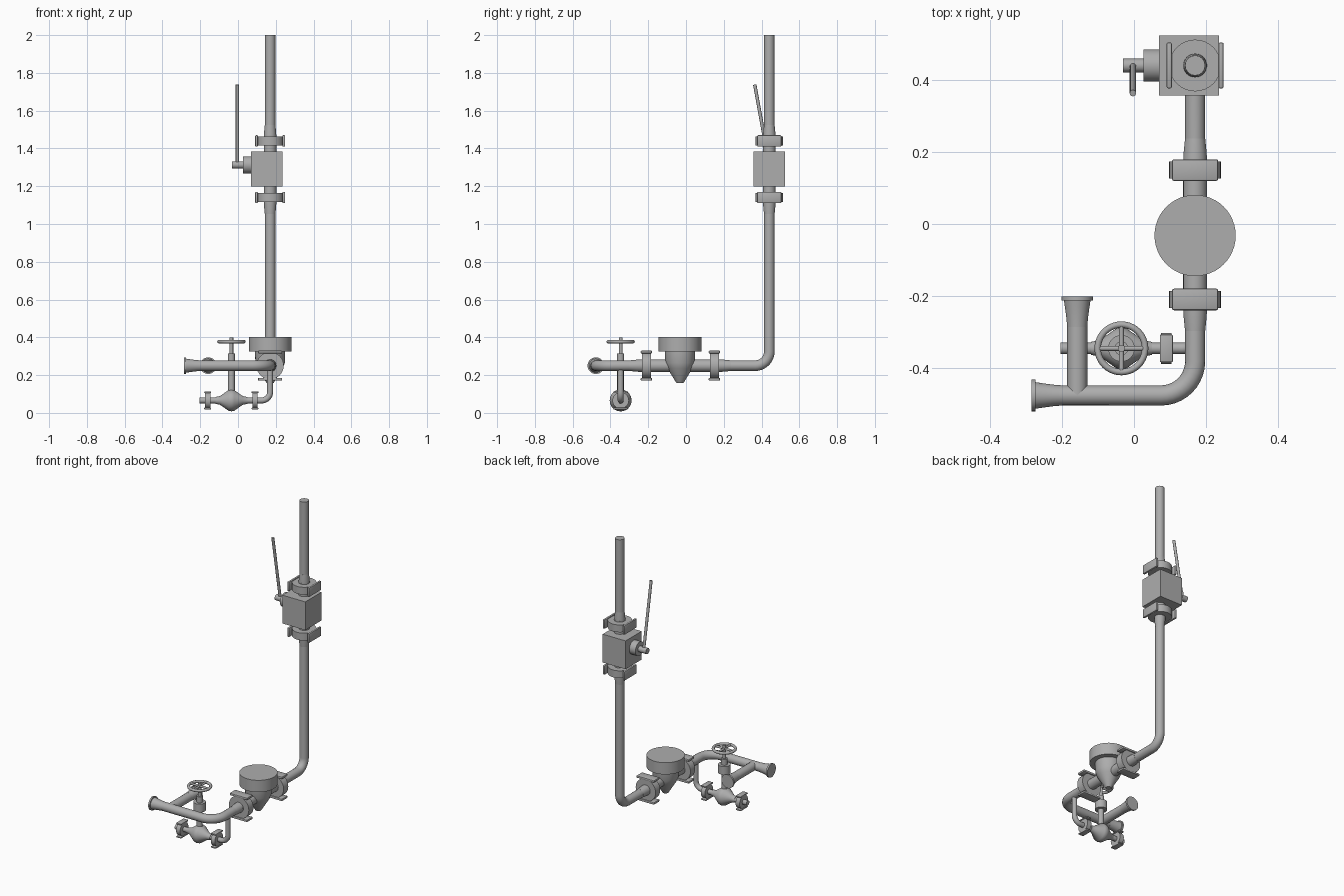
import bpy, bmesh
from math import radians
from mathutils import Vector

if "Cube" in bpy.data.objects:
    bpy.data.objects.remove(bpy.data.objects["Cube"])

GREY = bpy.data.materials.new("pipe grey")
GREY.use_nodes = True
GREY.diffuse_color = (0.42, 0.42, 0.42, 1)
GREY.node_tree.nodes["Principled BSDF"].inputs["Base Color"].default_value = (0.42, 0.42, 0.42, 1)

AXES = {"x": Vector((1, 0, 0)), "y": Vector((0, 1, 0)), "z": Vector((0, 0, 1))}


def finish(obj):
    obj.data.materials.clear()
    obj.data.materials.append(GREY)
    bpy.ops.object.select_all(action="DESELECT")
    obj.select_set(True)
    bpy.context.view_layer.objects.active = obj
    bpy.ops.object.shade_smooth_by_angle(angle=radians(32))
    return obj


def mesh_object(name, bm):
    bmesh.ops.recalc_face_normals(bm, faces=bm.faces)
    mesh = bpy.data.meshes.new(name)
    bm.to_mesh(mesh)
    bm.free()
    obj = bpy.data.objects.new(name, mesh)
    bpy.context.collection.objects.link(obj)
    return finish(obj)


def lathe(name, origin, direction, profile, sides=32):
    """Closed solid of revolution; profile holds (distance along axis, radius)."""
    bm = bmesh.new()
    turn = Vector((0, 0, 1)).rotation_difference(Vector(direction))
    rings = []
    for dist, radius in profile:
        ring = bmesh.ops.create_circle(bm, segments=sides, radius=radius)["verts"]
        for v in ring:
            v.co = turn @ (v.co + Vector((0, 0, dist))) + Vector(origin)
        rings.append(ring)
    for a, b in zip(rings, rings[1:]):
        for i in range(sides):
            j = (i + 1) % sides
            bm.faces.new((a[i], a[j], b[j], b[i]))
    bm.faces.new(rings[0])
    bm.faces.new(rings[-1])
    return mesh_object(name, bm)


def rod(name, start, end, radius, sides=32):
    span = Vector(end) - Vector(start)
    return lathe(name, start, span.normalized(), [(0, radius), (span.length, radius)], sides)


def box(name, centre, size, bevel=0):
    bm = bmesh.new()
    bmesh.ops.create_cube(bm, size=1)
    for v in bm.verts:
        v.co = v.co * Vector(size) + Vector(centre)
    if bevel:
        bmesh.ops.bevel(bm, geom=bm.edges[:], offset=bevel, segments=2, affect="EDGES", profile=0.5)
    return mesh_object(name, bm)


def pipe(name, corners, radius, bend):
    """Round pipe through the corners, with an arc at each inner corner."""
    corners = [Vector(c) for c in corners]
    path = [corners[0]]
    for before, here, after in zip(corners, corners[1:], corners[2:]):
        u, v = (before - here).normalized(), (after - here).normalized()
        centre = here + (u + v) * bend
        steps = 10
        for i in range(steps + 1):
            arm = (-v).slerp(-u, i / steps)
            path.append(centre + arm * bend)
    path.append(corners[-1])
    curve = bpy.data.curves.new(name, "CURVE")
    curve.dimensions = "3D"
    curve.bevel_depth = radius
    curve.bevel_resolution = 6
    curve.use_fill_caps = True
    spline = curve.splines.new("POLY")
    spline.points.add(len(path) - 1)
    for point, co in zip(spline.points, path):
        point.co = (*co, 1)
    obj = bpy.data.objects.new(name, curve)
    bpy.context.collection.objects.link(obj)
    bpy.ops.object.select_all(action="DESELECT")
    obj.select_set(True)
    bpy.context.view_layer.objects.active = obj
    bpy.ops.object.convert(target="MESH")
    return finish(bpy.context.view_layer.objects.active)


def coupling(name, centre, axis, plate_axis, scale=1.0):
    """Clamp ring with a bolting plate on two opposite sides."""
    centre, along, out = Vector(centre), AXES[axis], AXES[plate_axis]
    half = along * 0.024 * scale
    rod(name + "_ring", centre - half, centre + half, 0.072 * scale)
    across = Vector((1, 1, 1)) - along - out
    size = (along * 0.06 + out * 0.015 + across * 0.128) * scale
    for side, label in ((-1, "_plate_a"), (1, "_plate_b")):
        box(name + label, centre + out * side * 0.072 * scale, size, 0.005 * scale)


X, Y, Z = 0.17, 0.441, 0.25   # riser position and main pipe height
R, WIDE = 0.028, 0.033        # pipe radius and widened end radius
FRONT = -0.477

# Main pipe: riser, run to the front, and cross run to the inlet
pipe("riser_pipe", [(X, Y, 2), (X, Y, Z), (X, 0, Z)], R, 0.075)
pipe("inlet_pipe", [(X, 0, Z), (X, FRONT, Z), (-0.27, FRONT, Z)], R, 0.095)
rod("meter_pipe", (X, -0.24, Z), (X, 0.18, Z), WIDE)
rod("shutoff_pipe", (X, Y, 1.11), (X, Y, 1.47), WIDE)

# Tapered collars beside the couplings
TAPER = [(0, WIDE), (0.02, WIDE - 0.001), (0.06, R)]
lathe("riser_collar_top", (X, Y, 1.465), (0, 0, 1), TAPER)
lathe("riser_collar_bottom", (X, Y, 1.112), (0, 0, -1), TAPER)
lathe("run_collar_back", (X, 0.178, Z), (0, 1, 0), TAPER)
lathe("run_collar_front", (X, -0.238, Z), (0, -1, 0), TAPER)

# Main couplings
coupling("upper_coupling", (X, Y, 1.44), "z", "x")
coupling("lower_coupling", (X, Y, 1.14), "z", "x")
coupling("back_coupling", (X, 0.15, Z), "y", "z")
coupling("front_coupling", (X, -0.21, Z), "y", "z")

# Flanged branch and inlet ends
FLANGE = [(0, 0.044), (0.011, 0.044), (0.011, 0.037), (0.03, 0.034), (0.06, 0.030), (0.085, R)]
pipe("branch_pipe", [(-0.158, FRONT, Z), (-0.158, -0.215, Z)], R, 0)
lathe("branch_flange", (-0.158, -0.202, Z), (0, -1, 0), FLANGE)
lathe("inlet_flange", (-0.285, FRONT, Z), (1, 0, 0), FLANGE)

# Shutoff valve with lever
box("shutoff_body", (0.153, Y, 1.292), (0.166, 0.166, 0.185))
rod("shutoff_boss", (0.08, Y, 1.313), (0.026, Y, 1.313), 0.045)
rod("shutoff_spindle", (0.03, Y, 1.313), (-0.031, Y, 1.313), 0.019)
rod("shutoff_lever", (-0.003, Y, 1.313), (-0.003, 0.364, 1.738), 0.009, 16)

# Round-headed chamber with a conical bowl
lathe("chamber", (X, -0.032, 0), (0, 0, 1),
      [(0.157, 0.018), (0.235, 0.066), (0.265, 0.078), (0.325, 0.08),
       (0.325, 0.113), (0.402, 0.113)], 48)

# Drain line
DY, DZ, DX = -0.346, 0.066, -0.035
pipe("drain_pipe", [(X, DY, Z), (X, DY, DZ), (-0.205, DY, DZ)], 0.016, 0.045)
coupling("drain_coupling_left", (0.09, DY, DZ), "x", "z", 0.6)
coupling("drain_coupling_right", (-0.161, DY, DZ), "x", "z", 0.6)

# Drain valve: double-cone body, bonnet, stem and handwheel
CONE = [(-0.085, 0.018), (-0.06, 0.023), (-0.015, 0.055), (0, 0.058)]
lathe("drain_valve_body", (DX, DY, DZ), (1, 0, 0), CONE + [(-d, r) for d, r in CONE[-2::-1]])
lathe("drain_valve_bonnet", (DX, DY, 0), (0, 0, 1),
      [(DZ, 0.018), (0.222, 0.018), (0.222, 0.037), (0.276, 0.037), (0.276, 0.019),
       (0.315, 0.019), (0.315, 0.010), (0.4, 0.010)])
WHEEL = Vector((DX, DY, 0.377))
bpy.ops.mesh.primitive_torus_add(location=WHEEL, major_radius=0.066, minor_radius=0.009,
                                 major_segments=40, minor_segments=12)
rim = bpy.context.object
rim.name = "handwheel_rim"
finish(rim)
for axis in "xy":
    arm = AXES[axis] * 0.066
    rod("handwheel_spoke_" + axis, WHEEL - arm, WHEEL + arm, 0.007, 12)
